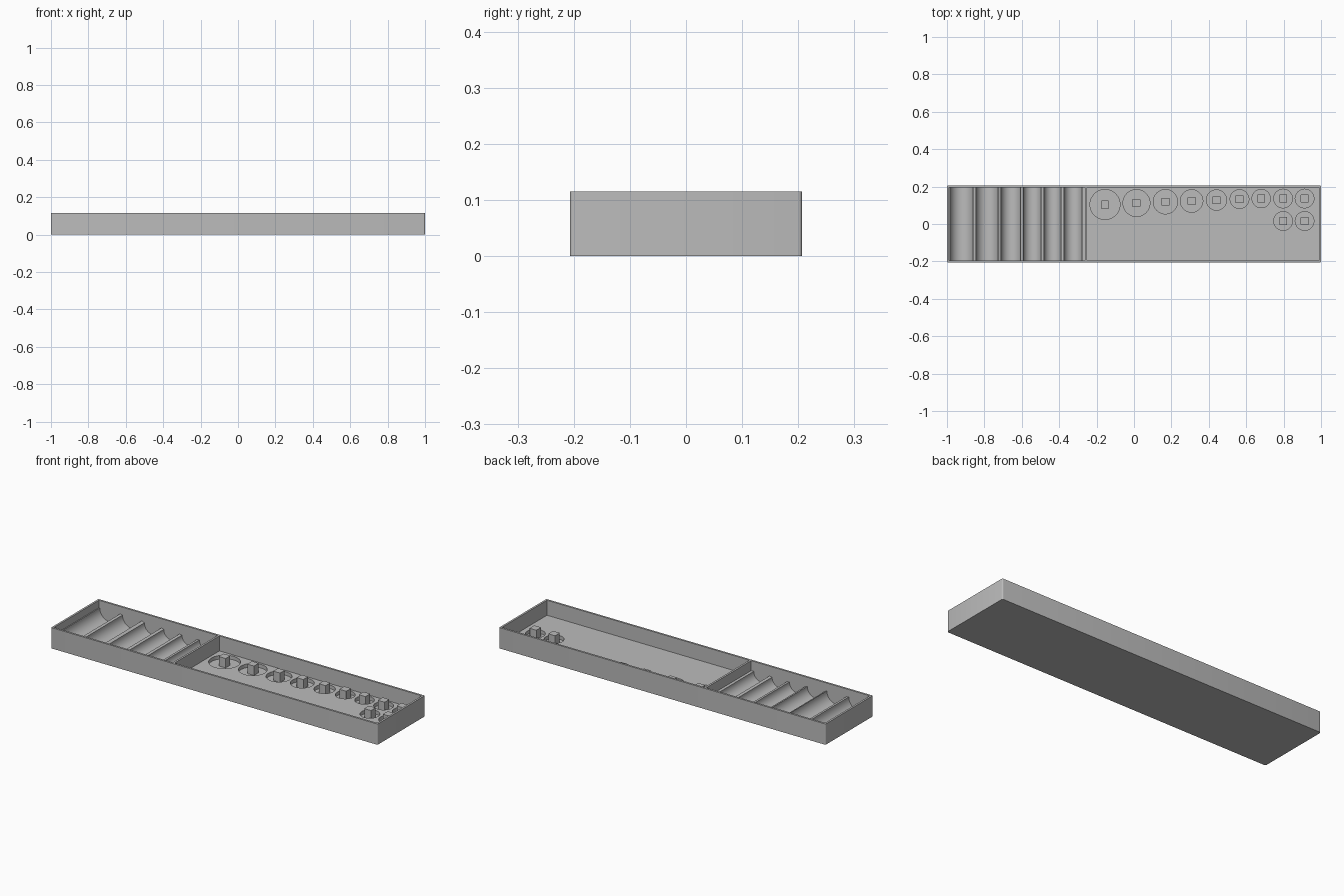
import bpy, bmesh, math

cube = bpy.data.objects.get("Cube")
if cube:
    bpy.data.objects.remove(cube, do_unlink=True)

grey = bpy.data.materials.new("plain_grey")
grey.use_nodes = True
GREY = (0.5, 0.5, 0.5, 1)
grey.diffuse_color = GREY
grey.node_tree.nodes["Principled BSDF"].inputs["Base Color"].default_value = GREY

LENGTH, WIDTH, HEIGHT = 2.0, 0.414, 0.115
WALL = 0.011
BASE = 0.012          # lowest level of grooves and wells
FLOOR = 0.032         # floor of the open compartment
DIVIDER = -0.262      # left face of the divider
INNER_X, INNER_Y = LENGTH / 2 - WALL, WIDTH / 2 - WALL


def finish(name, bm):
    bmesh.ops.recalc_face_normals(bm, faces=bm.faces)
    mesh = bpy.data.meshes.new(name)
    bm.to_mesh(mesh)
    bm.free()
    obj = bpy.data.objects.new(name, mesh)
    bpy.context.collection.objects.link(obj)
    mesh.materials.append(grey)
    return obj


def box(name, x, y, z, corner=0.0):
    bm = bmesh.new()
    bmesh.ops.create_cube(bm, size=1)
    for v in bm.verts:
        for i, (low, high) in enumerate((x, y, z)):
            v.co[i] = low if v.co[i] < 0 else high
    if corner:
        upright = [e for e in bm.edges
                   if abs(e.verts[0].co.z - e.verts[1].co.z) > 0.01]
        bmesh.ops.bevel(bm, geom=upright, offset=corner, segments=4,
                        profile=0.5, affect='EDGES')
    return finish(name, bm)


def extrude_y(name, outline, half):
    bm = bmesh.new()
    face = bm.faces.new([bm.verts.new((x, -half, z)) for x, z in outline])
    new = bmesh.ops.extrude_face_region(bm, geom=[face])["geom"]
    bmesh.ops.translate(bm, vec=(0, 2 * half, 0),
                        verts=[v for v in new if isinstance(v, bmesh.types.BMVert)])
    return finish(name, bm)


def cylinder(name, x, y, radius, low, high):
    bm = bmesh.new()
    bmesh.ops.create_cone(bm, cap_ends=True, segments=48, radius1=radius,
                          radius2=radius, depth=high - low)
    bmesh.ops.translate(bm, vec=(x, y, (low + high) / 2), verts=bm.verts)
    return finish(name, bm)


def cut(target, cutter):
    cutter.hide_render = True
    mod = target.modifiers.new("cut", 'BOOLEAN')
    mod.operation, mod.solver, mod.object = 'DIFFERENCE', 'EXACT', cutter
    bpy.context.view_layer.objects.active = target
    bpy.ops.object.modifier_apply(modifier=mod.name)
    bpy.data.objects.remove(cutter, do_unlink=True)


# Tray body with softened upright corners
tray = box("tray", (-1, 1), (-WIDTH / 2, WIDTH / 2), (0, HEIGHT), 0.007)

# Compartment with half-round grooves, all resting at the same depth
grooves = [(-0.984, -0.860), (-0.845, -0.726), (-0.711, -0.606),
           (-0.592, -0.496), (-0.481, -0.390), (-0.374, -0.278)]
outline = [(DIVIDER, 0.2), (-INNER_X, 0.2)]
for i, (left, right) in enumerate(grooves):
    r, mid = (right - left) / 2, (left + right) / 2
    if i == 0:
        outline.append((-INNER_X, BASE + r))
    for k in range(25):
        a = math.pi * k / 24
        outline.append((mid - r * math.cos(a), BASE + r - r * math.sin(a)))
outline.append((DIVIDER, outline[-1][1]))
cut(tray, extrude_y("groove_cutter", outline, INNER_Y))

# Open compartment
cut(tray, box("compartment_cutter", (DIVIDER + WALL, INNER_X),
              (-INNER_Y, INNER_Y), (FLOOR, 0.2)))

# Round wells, each with a square peg
wells = [(-0.155, 0.104, 0.080), (0.013, 0.112, 0.072), (0.168, 0.119, 0.065),
         (0.308, 0.123, 0.060), (0.441, 0.128, 0.054), (0.564, 0.133, 0.050),
         (0.680, 0.136, 0.049), (0.797, 0.136, 0.050), (0.912, 0.136, 0.050),
         (0.797, 0.016, 0.050), (0.912, 0.016, 0.050)]
PEG = 0.021
for i, (x, y, r) in enumerate(wells):
    cut(tray, cylinder("well_cutter", x, y, r, BASE, 0.06))
    box(f"peg_{i + 1}", (x - PEG, x + PEG), (y - PEG, y + PEG),
        (BASE - 0.004, 0.064), 0.003)

# Smooth the curved walls, keep edges crisp
for obj in bpy.context.collection.objects:
    if obj.type == 'MESH' and (obj.name == "tray" or obj.name.startswith("peg_")):
        bpy.ops.object.select_all(action='DESELECT')
        obj.select_set(True)
        bpy.context.view_layer.objects.active = obj
        bpy.ops.object.shade_smooth_by_angle(angle=math.radians(30))
